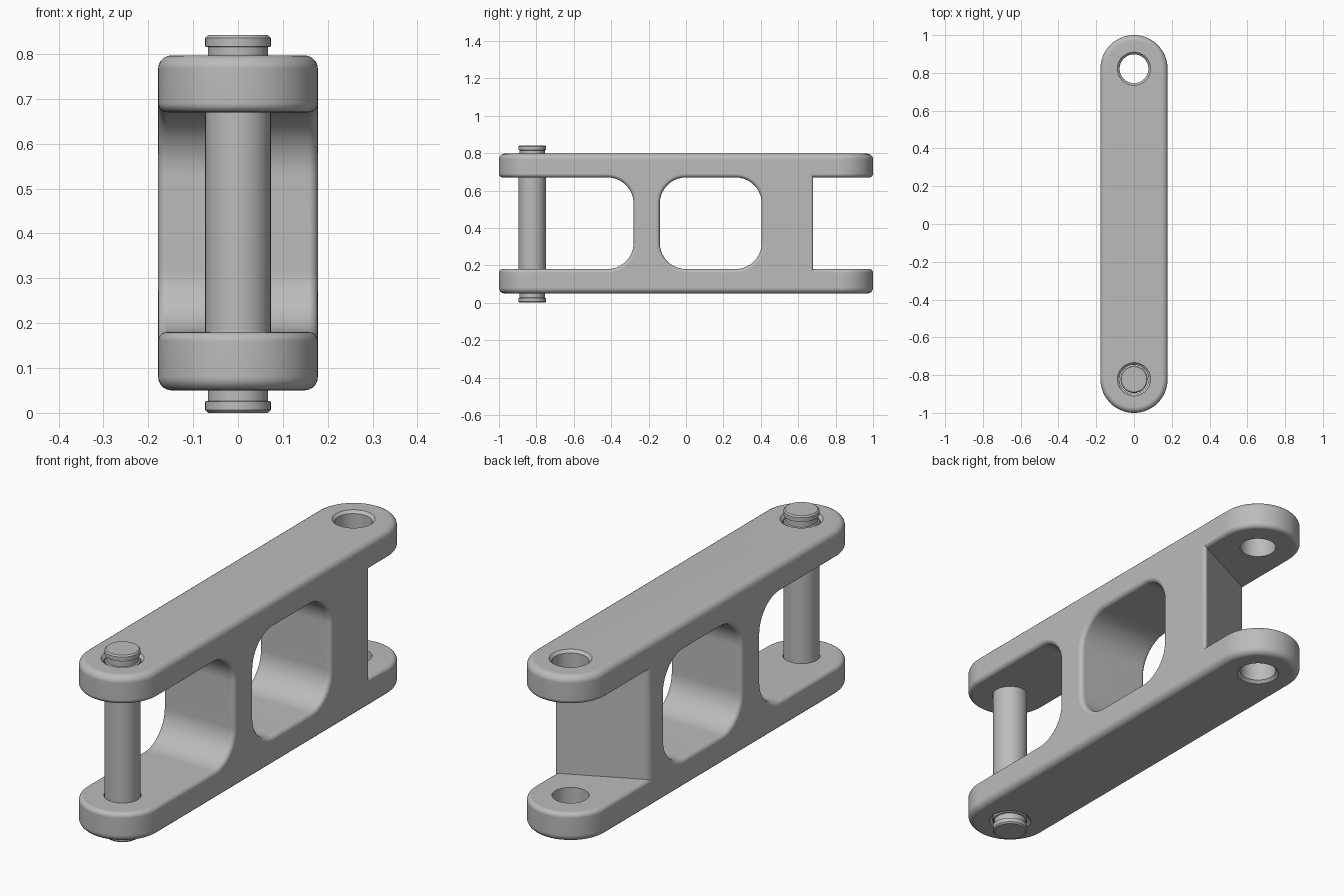
import bpy, bmesh, math

cube = bpy.data.objects.get("Cube")
if cube:
    bpy.data.objects.remove(cube, do_unlink=True)

HALF_W, END_Y = 0.178, 0.822
BOTTOM, TOP = 0.05, 0.797
SLOT_LOW, SLOT_HIGH = 0.18, 0.67

steel = bpy.data.materials.new("steel_grey")
steel.use_nodes = True
GREY = (0.5, 0.5, 0.5, 1)
steel.diffuse_color = GREY
steel.node_tree.nodes["Principled BSDF"].inputs["Base Color"].default_value = GREY


def add_object(name, bm):
    bmesh.ops.recalc_face_normals(bm, faces=bm.faces)
    mesh = bpy.data.meshes.new(name)
    bm.to_mesh(mesh)
    bm.free()
    mesh.materials.append(steel)
    obj = bpy.data.objects.new(name, mesh)
    bpy.context.collection.objects.link(obj)
    return obj


def prism(name, outline, offset):
    """Closed 3D outline swept along an offset."""
    bm = bmesh.new()
    face = bm.faces.new([bm.verts.new(p) for p in outline])
    swept = bmesh.ops.extrude_face_region(bm, geom=[face])["geom"]
    verts = [v for v in swept if isinstance(v, bmesh.types.BMVert)]
    bmesh.ops.translate(bm, verts=verts, vec=offset)
    return add_object(name, bm)


def lathe(name, profile, y, steps=64):
    """Radius and height pairs spun around a vertical axis."""
    bm = bmesh.new()
    rings = [[bm.verts.new((r * math.cos(a), y + r * math.sin(a), z))
              for a in (math.tau * i / steps for i in range(steps))]
             for r, z in profile]
    for low, high in zip(rings, rings[1:]):
        for i in range(steps):
            j = (i + 1) % steps
            bm.faces.new((low[i], low[j], high[j], high[i]))
    bm.faces.new(rings[0][::-1])
    bm.faces.new(rings[-1])
    return add_object(name, bm)


def rounded_window(y0, y1, r=0.14, steps=10):
    points = []
    corners = [(y1 - r, SLOT_HIGH - r), (y0 + r, SLOT_HIGH - r),
               (y0 + r, SLOT_LOW + r), (y1 - r, SLOT_LOW + r)]
    for quarter, (cy, cz) in enumerate(corners):
        for i in range(steps + 1):
            a = math.pi / 2 * (quarter + i / steps)
            points.append((-0.5, cy + r * math.cos(a), cz + r * math.sin(a)))
    return points


def cut(target, cutter):
    mod = target.modifiers.new("cut", 'BOOLEAN')
    mod.operation, mod.solver, mod.object = 'DIFFERENCE', 'EXACT', cutter
    bpy.context.view_layer.objects.active = target
    bpy.ops.object.modifier_apply(modifier=mod.name)
    bpy.data.objects.remove(cutter, do_unlink=True)


def round_edges(obj, width, wanted):
    """Round the sharp outward edges that meet a rule."""
    bm = bmesh.new()
    bm.from_mesh(obj.data)
    edges = [e for e in bm.edges if e.is_manifold and e.is_convex
             and e.calc_face_angle() > math.radians(40) and wanted(e)]
    bmesh.ops.bevel(bm, geom=edges, offset=width, segments=5, profile=0.5,
                    affect='EDGES', clamp_overlap=True)
    bm.to_mesh(obj.data)
    bm.free()


def finish(obj):
    bpy.ops.object.select_all(action='DESELECT')
    obj.select_set(True)
    bpy.context.view_layer.objects.active = obj
    bpy.ops.object.shade_smooth_by_angle(angle=math.radians(32))
    mod = obj.modifiers.new("flat_shading", 'WEIGHTED_NORMAL')
    mod.keep_sharp = True


# Link body: a long bar with round ends
STEPS = 32
bar = [(HALF_W * math.cos(a), side * END_Y + HALF_W * math.sin(a), BOTTOM)
       for side, start in ((1, 0), (-1, math.pi))
       for a in (start + math.pi * i / STEPS for i in range(STEPS + 1))]
body = prism("link_body", bar, (0, 0, TOP - BOTTOM))

# Front fork, middle window and slanted rear fork
cut(body, prism("front_cutter", rounded_window(-1.5, -0.28), (1, 0, 0)))
cut(body, prism("window_cutter", rounded_window(-0.14, 0.405), (1, 0, 0)))
slant = 0.48
rear = [(-0.5, 0.6 - 0.5 * slant, SLOT_LOW), (0.5, 0.6 + 0.5 * slant, SLOT_LOW),
        (0.5, 1.5, SLOT_LOW), (-0.5, 1.5, SLOT_LOW)]
cut(body, prism("rear_cutter", rear, (0, 0, SLOT_HIGH - SLOT_LOW)))

# Softened outer rims, then softened openings
def on_rim(e):
    return all(v.co.z < BOTTOM + 0.001 or v.co.z > TOP - 0.001 for v in e.verts)

def on_opening(e):
    return all(SLOT_LOW - 0.001 < v.co.z < SLOT_HIGH + 0.001 for v in e.verts)

round_edges(body, 0.03, on_rim)
round_edges(body, 0.02, on_opening)

# Pin holes, chamfered at the outer faces
for y in (-END_Y, END_Y):
    hole = [(0.1, BOTTOM - 0.012), (0.076, BOTTOM + 0.012),
            (0.076, TOP - 0.012), (0.1, TOP + 0.012)]
    cut(body, lathe("hole_cutter", hole, y))
finish(body)

# Pin with a groove below each head
half = [(0.067, 0), (0.073, 0.006), (0.073, 0.025), (0.067, 0.027),
        (0.067, 0.052), (0.073, 0.054)]
pin = lathe("pin", half + [(r, 0.842 - z) for r, z in reversed(half)], -END_Y)
finish(pin)
